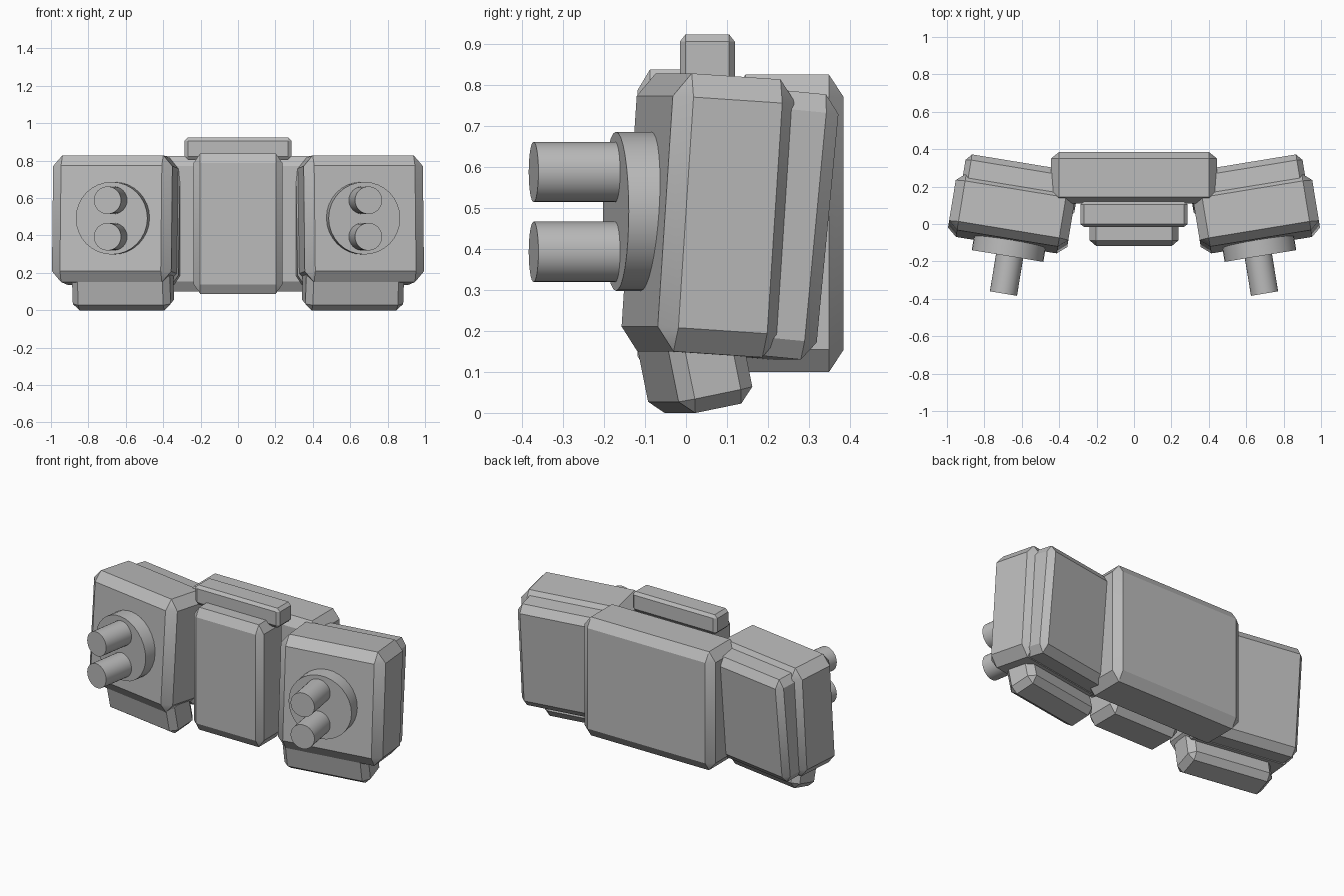
import bpy, bmesh
from math import radians
from mathutils import Matrix, Vector

cube = bpy.data.objects.get("Cube")
if cube:
    bpy.data.objects.remove(cube, do_unlink=True)

grey = bpy.data.materials.new("plain grey")
grey.use_nodes = True
grey.diffuse_color = (0.5, 0.5, 0.5, 1)
grey.node_tree.nodes["Principled BSDF"].inputs["Base Color"].default_value = (0.5, 0.5, 0.5, 1)

YAW = 9.3


def finish(name, bm, matrix):
    bmesh.ops.recalc_face_normals(bm, faces=bm.faces)
    bm.transform(matrix)
    mesh = bpy.data.meshes.new(name)
    bm.to_mesh(mesh)
    bm.free()
    mesh.materials.append(grey)
    obj = bpy.data.objects.new(name, mesh)
    bpy.context.collection.objects.link(obj)
    bpy.ops.object.select_all(action='DESELECT')
    obj.select_set(True)
    bpy.context.view_layer.objects.active = obj
    bpy.ops.object.shade_smooth_by_angle(angle=radians(30))
    return obj


def place(centre, yaw=0, tilt=0):
    return (Matrix.Translation(centre) @ Matrix.Rotation(radians(yaw), 4, 'Z')
            @ Matrix.Rotation(radians(tilt), 4, 'X'))


def chamfer_box(name, half, cut, matrix):
    """Box whose edges are cut back by a separate amount along each axis."""
    bm = bmesh.new()
    for keep in range(3):
        for sx in (-1, 1):
            for sy in (-1, 1):
                for sz in (-1, 1):
                    p = [h if i == keep else h - c
                         for i, (h, c) in enumerate(zip(half, cut))]
                    bm.verts.new((sx * p[0], sy * p[1], sz * p[2]))
    bmesh.ops.convex_hull(bm, input=bm.verts)
    bmesh.ops.dissolve_limit(bm, angle_limit=radians(1), verts=bm.verts, edges=bm.edges)
    return finish(name, bm, matrix)


def rod(name, radius, front, length, yaw, segments):
    """Cylinder whose front cap is centred on the given point."""
    bm = bmesh.new()
    bmesh.ops.create_cone(bm, cap_ends=True, segments=segments,
                          radius1=radius, radius2=radius, depth=length)
    turn = Matrix.Translation((0, length / 2, 0)) @ Matrix.Rotation(radians(90), 4, 'X')
    return finish(name, bm, place(front, yaw) @ turn)


# Central body
chamfer_box("back_block", (0.445, 0.138, 0.363), (0.045, 0.036, 0.055),
            place((0, 0.247, 0.4625)))
chamfer_box("front_panel", (0.237, 0.115, 0.375), (0.035, 0.03, 0.05),
            place((0, -0.003, 0.463)))
chamfer_box("top_bar", (0.286, 0.067, 0.06), (0.018, 0.014, 0.018),
            place((0, 0.052, 0.864)))

# Angled side pods with their fittings
for side, s in (("left", 1), ("right", -1)):
    yaw = s * YAW
    chamfer_box(side + "_pod", (0.323, 0.153, 0.34), (0.05, 0.043, 0.058),
                place((s * 0.655, 0.056, 0.482), yaw, -3.8))
    chamfer_box(side + "_back_plate", (0.31, 0.1, 0.325), (0.03, 0.035, 0.045),
                place((s * 0.61, 0.202, 0.46), yaw, -5.5))
    chamfer_box(side + "_foot", (0.265, 0.093, 0.11), (0.035, 0.035, 0.035),
                place((s * 0.615, 0.02, 0.119), yaw, 11.5))
    rod(side + "_disc", 0.194, Vector((s * 0.676, -0.171, 0.492)), 0.16, yaw, 32)
    for level, z in (("upper", 0.588), ("lower", 0.393)):
        rod(side + "_" + level + "_barrel", 0.0735,
            Vector((s * 0.698, -0.372, z)), 0.24, yaw, 32)
